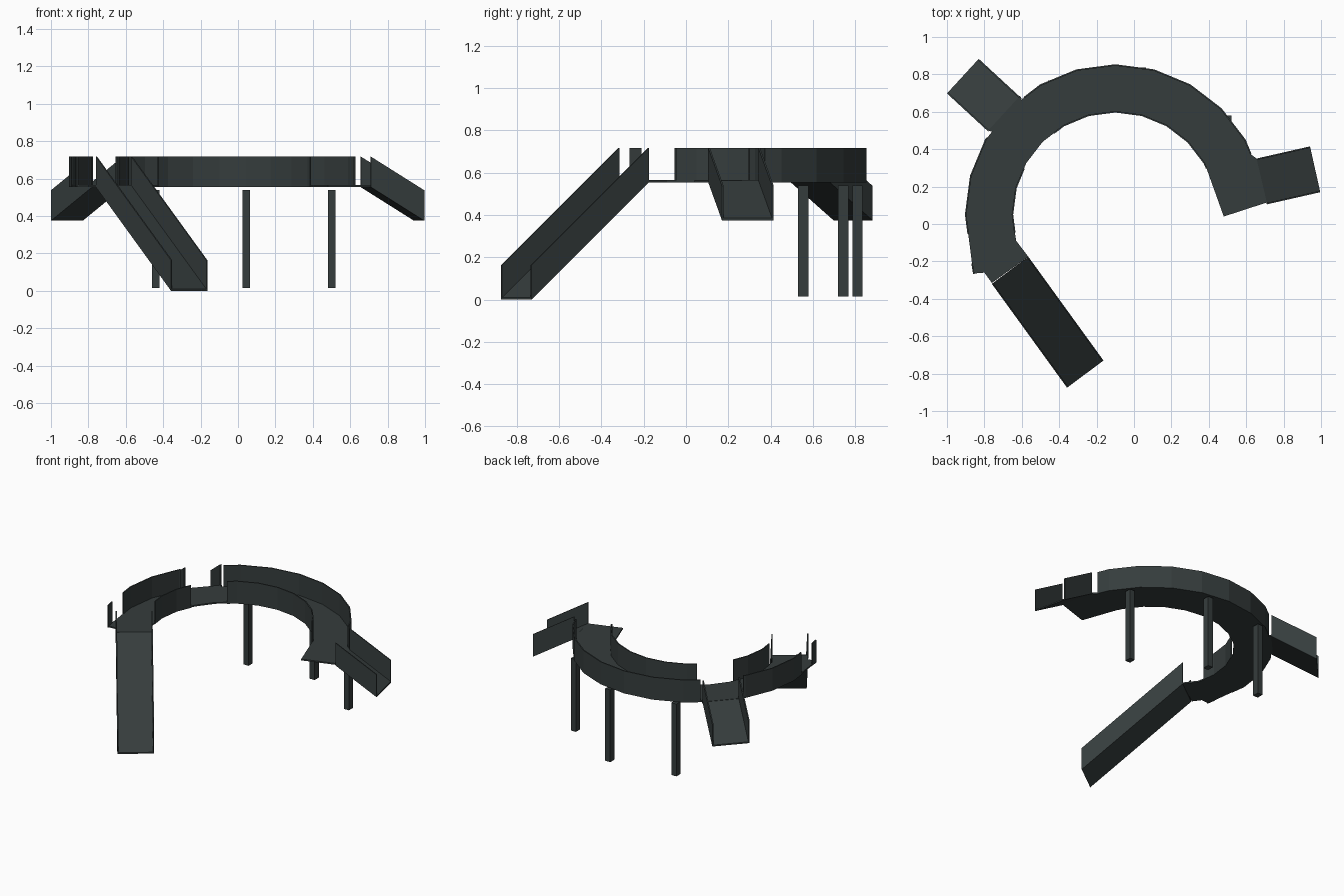
import bpy, bmesh, math
from mathutils import Vector

if "Cube" in bpy.data.objects:
    bpy.data.objects.remove(bpy.data.objects["Cube"])

CX, CY, R_OUT, R_IN = -0.10, 0.05, 0.80, 0.55
DECK_Z, DECK_T, WALL_H, WALL_T = 0.555, 0.01, 0.163, 0.008

slate = bpy.data.materials.new("dark_slate")
slate.diffuse_color = (0.036, 0.046, 0.046, 1)
slate.use_nodes = True
slate.node_tree.nodes["Principled BSDF"].inputs["Base Color"].default_value = slate.diffuse_color


def finish(name, bm):
    bmesh.ops.recalc_face_normals(bm, faces=bm.faces)
    me = bpy.data.meshes.new(name)
    bm.to_mesh(me)
    bm.free()
    me.materials.append(slate)
    ob = bpy.data.objects.new(name, me)
    bpy.context.collection.objects.link(ob)


def add_prism(bm, pts, height):
    """Vertical prism over a base outline, which may be sloped."""
    low = [bm.verts.new(p) for p in pts]
    high = [bm.verts.new((p[0], p[1], p[2] + height)) for p in pts]
    bm.faces.new(low[::-1])
    bm.faces.new(high)
    n = len(pts)
    for i in range(n):
        j = (i + 1) % n
        bm.faces.new((low[i], low[j], high[j], high[i]))


def arc(radius, start, end):
    """Faceted arc, with corners at every 15 degrees plus both ends."""
    angles = [start] + [a for a in range(0, 360, 15) if start < a < end] + [end]
    res = []
    for a in angles:
        # ends lie on the straight facet between the 15 degree corners
        off = (a % 15) - 7.5
        r = radius * math.cos(math.radians(7.5)) / math.cos(math.radians(off))
        t = math.radians(a)
        res.append((CX + r * math.cos(t), CY + r * math.sin(t)))
    return res


def wall_arc(name, radius, start, end):
    a, b = arc(radius - WALL_T / 2, start, end), arc(radius + WALL_T / 2, start, end)
    bm = bmesh.new()
    add_prism(bm, [(x, y, DECK_Z) for x, y in b + a[::-1]], WALL_H)
    finish(name, bm)


def chute(name, a, b, run, z_end):
    """Sloping floor with two side walls; a and b are the upper corners."""
    bm = bmesh.new()
    a, b = Vector((*a, DECK_Z)), Vector((*b, DECK_Z))
    d = Vector((*run, z_end - DECK_Z))
    side = (b - a).normalized() * WALL_T
    add_prism(bm, [a, b, b + d, a + d], DECK_T)
    for p, q in ((a, a + side), (b - side, b)):
        add_prism(bm, [p, q, q + d, p + d], WALL_H)
    finish(name, bm)


# Curved deck with flared ends meeting the slide and the side ramp
outer = [(0.655, 0.35)] + arc(R_OUT, 24, 195) + [(-0.86, -0.265), (-0.80, -0.26), (-0.76, -0.315)]
inner = [(-0.565, -0.175), (-0.63, -0.09)] + arc(R_IN, 27, 188)[::-1] + [(0.48, 0.04), (0.71, 0.115)]
bm = bmesh.new()
add_prism(bm, [(x, y, DECK_Z) for x, y in outer + inner], DECK_T)
# landing joining the deck to the rear ramp
add_prism(bm, [(x, y, DECK_Z) for x, y in
               [(-0.60, 0.67), (-0.61, 0.685), (-0.78, 0.50), (-0.75, 0.49)]], DECK_T)
finish("deck", bm)

# Side walls, with gaps at the ramp and the slide
wall_arc("outer_wall_long", R_OUT, 24, 128)
wall_arc("outer_wall_short", R_OUT, 149, 187.5)
wall_arc("inner_wall_long", R_IN, 27, 127)
wall_arc("inner_wall_short", R_IN, 153, 190)
bm = bmesh.new()
add_prism(bm, [(-0.87, -0.21, DECK_Z), (-0.86, -0.268, DECK_Z),
               (-0.852, -0.268, DECK_Z), (-0.862, -0.21, DECK_Z)], WALL_H)
finish("outer_wall_end", bm)

# Slide and the two short ramps
chute("long_slide", (-0.76, -0.32), (-0.565, -0.175), (0.402, -0.555), 0.0)
chute("side_ramp", (0.71, 0.105), (0.655, 0.35), (0.286, 0.065), 0.375)
chute("rear_ramp", (-0.61, 0.68), (-0.78, 0.495), (-0.22, 0.203), 0.375)

# Support posts
for i, (x, y) in enumerate([(0.50, 0.555), (0.044, 0.812), (-0.44, 0.744)]):
    bm = bmesh.new()
    add_prism(bm, [(x + sx * 0.02, y + sy * 0.024, 0.015)
                   for sx, sy in ((-1, -1), (1, -1), (1, 1), (-1, 1))], 0.525)
    finish(f"support_post_{i + 1}", bm)
